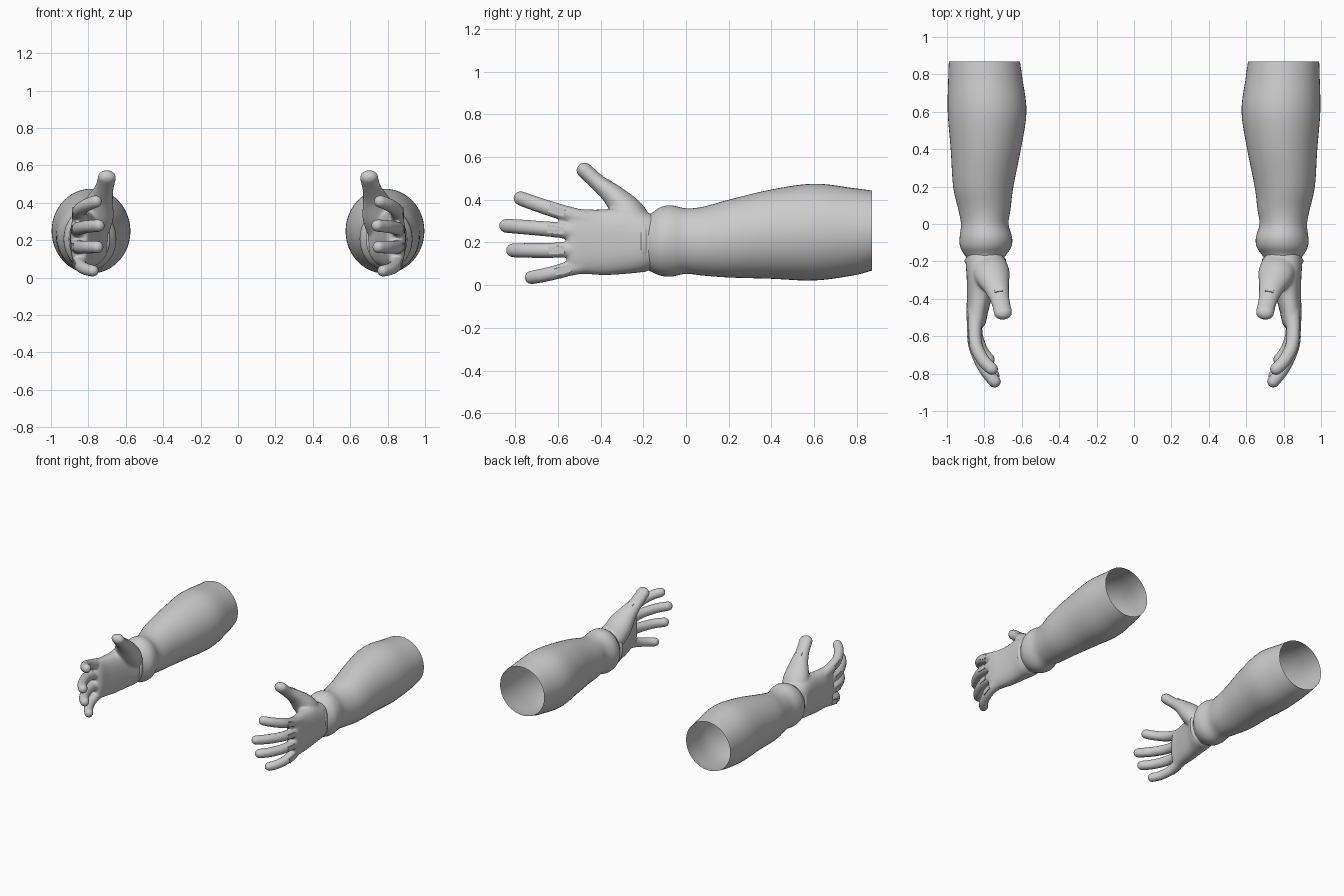
import bpy, bmesh, math
from mathutils import Vector, Matrix

if "Cube" in bpy.data.objects:
    bpy.data.objects.remove(bpy.data.objects["Cube"])

grey = bpy.data.materials.new("plain grey")
grey.diffuse_color = (0.6, 0.6, 0.6, 1)
grey.use_nodes = True
grey.node_tree.nodes["Principled BSDF"].inputs["Base Color"].default_value = grey.diffuse_color


def spline(rows, steps):
    """Catmull-Rom resampling of rows of numbers."""
    rows = [Vector(r) for r in rows]
    out = []
    for i in range(len(rows) - 1):
        p1, p2 = rows[i], rows[i + 1]
        p0 = rows[i - 1] if i else p1
        p3 = rows[i + 2] if i + 2 < len(rows) else p2
        for s in range(steps):
            t = s / steps
            out.append(0.5 * (2 * p1 + (p2 - p0) * t + (2 * p0 - 5 * p1 + 4 * p2 - p3) * t * t
                              + (3 * p1 - p0 - 3 * p2 + p3) * t ** 3))
    return out + [rows[-1]]


def loft(bm, rings, caps):
    loops = [[bm.verts.new(p) for p in ring] for ring in rings]
    n = len(loops[0])
    for a, b in zip(loops, loops[1:]):
        for i in range(n):
            bm.faces.new((a[i], a[(i + 1) % n], b[(i + 1) % n], b[i]))
    if caps:
        bm.faces.new(loops[0][::-1])
        bm.faces.new(loops[-1])


def sections(bm, rows, steps, n, power=1.0, caps=False):
    """Loft of (y, x min, x max, z min, z max) cross-sections."""
    rings = []
    for y, x0, x1, z0, z1 in spline(rows, steps):
        ring = []
        for i in range(n):
            a = math.tau * i / n
            c, s = math.cos(a), math.sin(a)
            ring.append(((x0 + x1) / 2 + (x1 - x0) / 2 * math.copysign(abs(c) ** power, c), y,
                         (z0 + z1) / 2 + (z1 - z0) / 2 * math.copysign(abs(s) ** power, s)))
        rings.append(ring)
    loft(bm, rings, caps)


def digit(bm, rows, wide=1.0, n=20):
    """Round-tipped tube through (x, y, z, radius) points; wide stretches it across."""
    pts = spline(rows, 6)
    tan = [(pts[min(i + 1, len(pts) - 1)] - pts[max(i - 1, 0)]).to_3d().normalized()
           for i in range(len(pts))]
    path = [(p.to_3d(), t, p[3]) for p, t in zip(pts, tan)]
    end, t, r = path[-1]
    path += [(end + t * r * math.sin(a), t, r * math.cos(a)) for a in (0.3, 0.6, 0.9, 1.2, 1.45)]
    rings = []
    for p, t, r in path:
        u = (Vector((1, 0, 0)) - t * t.x).normalized()
        v = t.cross(u)
        rings.append([p + u * r * wide * math.cos(math.tau * i / n) + v * r * math.sin(math.tau * i / n)
                      for i in range(n)])
    loft(bm, rings, True)


def finish(name, bm):
    bmesh.ops.recalc_face_normals(bm, faces=bm.faces)
    for f in bm.faces:
        f.smooth = True
    me = bpy.data.meshes.new(name)
    bm.to_mesh(me)
    bm.free()
    me.materials.append(grey)
    ob = bpy.data.objects.new(name, me)
    bpy.context.collection.objects.link(ob)
    return ob


def mirror(ob):
    ob.modifiers.new("other arm", 'MIRROR').use_mirror_merge = False


# Forearm sleeve, open at the elbow, with a cuff bulge and glove rim at the wrist
bm = bmesh.new()
sections(bm, [
    (0.87, 0.61, 0.99, 0.068, 0.443), (0.78, 0.597, 0.993, 0.045, 0.455),
    (0.60, 0.575, 0.996, 0.022, 0.475), (0.40, 0.605, 0.98, 0.03, 0.448),
    (0.20, 0.645, 0.967, 0.036, 0.40), (0.08, 0.66, 0.94, 0.045, 0.367),
    (0.00, 0.671, 0.925, 0.053, 0.36), (-0.07, 0.652, 0.932, 0.04, 0.374),
    (-0.12, 0.655, 0.93, 0.045, 0.365), (-0.16, 0.68, 0.91, 0.062, 0.338),
    (-0.178, 0.692, 0.897, 0.068, 0.335), (-0.192, 0.684, 0.905, 0.062, 0.348),
    (-0.21, 0.69, 0.902, 0.062, 0.348), (-0.215, 0.71, 0.885, 0.08, 0.33)], 5, 48)
mirror(finish("sleeve", bm))

# Hand: palm, heel of the thumb and five digits fused into one skin
bm = bmesh.new()
sections(bm, [
    (-0.14, 0.71, 0.885, 0.08, 0.325), (-0.20, 0.695, 0.90, 0.062, 0.345),
    (-0.28, 0.725, 0.895, 0.053, 0.365), (-0.38, 0.755, 0.893, 0.047, 0.355),
    (-0.47, 0.78, 0.896, 0.052, 0.355), (-0.53, 0.793, 0.893, 0.055, 0.358),
    (-0.555, 0.81, 0.88, 0.07, 0.345)], 4, 32, 0.8, True)
digit(bm, [(0.775, -0.21, 0.26, 0.07), (0.76, -0.27, 0.34, 0.075), (0.735, -0.34, 0.42, 0.053),
           (0.715, -0.41, 0.478, 0.039), (0.70, -0.475, 0.537, 0.038)], 1.3)
fingers = {
    "index": [(0.845, -0.46, 0.305, 0.042), (0.852, -0.56, 0.335, 0.037), (0.845, -0.65, 0.363, 0.036),
              (0.805, -0.73, 0.39, 0.035), (0.76, -0.775, 0.407, 0.034)],
    "middle": [(0.85, -0.46, 0.245, 0.042), (0.858, -0.56, 0.255, 0.037), (0.848, -0.66, 0.264, 0.036),
               (0.80, -0.77, 0.273, 0.035), (0.745, -0.842, 0.278, 0.034)],
    "ring": [(0.85, -0.46, 0.17, 0.042), (0.856, -0.56, 0.166, 0.037), (0.844, -0.65, 0.163, 0.036),
             (0.80, -0.75, 0.163, 0.035), (0.752, -0.81, 0.163, 0.034)],
    "little": [(0.84, -0.45, 0.10, 0.042), (0.846, -0.54, 0.08, 0.036), (0.838, -0.61, 0.06, 0.034),
               (0.81, -0.68, 0.044, 0.033), (0.775, -0.725, 0.036, 0.032)],
}
for rows in fingers.values():
    digit(bm, rows)
hand = finish("hand", bm)
m = hand.modifiers.new("fuse", 'REMESH')
m.mode, m.voxel_size, m.use_smooth_shade = 'VOXEL', 0.008, True
m = hand.modifiers.new("soften", 'SMOOTH')
m.factor, m.iterations = 0.5, 8
mirror(hand)


# Small flat pads over the knuckles
def pad(name, pos, along, out, length, width):
    along = Vector(along).normalized()
    out = Vector(out)
    out = (out - along * out.dot(along)).normalized()
    rot = Matrix((along, out.cross(along), out)).transposed().to_4x4()
    bm = bmesh.new()
    bmesh.ops.create_cube(bm, size=1, matrix=Matrix.Translation(pos) @ rot
                          @ Matrix.Diagonal((length, width, 0.009, 1)))
    ob = finish(name, bm)
    for p in ob.data.polygons:
        p.use_smooth = False
    mirror(ob)


for name, rows in fingers.items():
    a, b = Vector(rows[1]), Vector(rows[2])
    mid = ((a + b) / 2).to_3d()
    pad(name + "_knuckle_pad", mid + Vector((a[3] - 0.004, 0, 0)), (b - a).to_3d(), (1, 0, 0), 0.075, 0.036)
pad("thumb_knuckle_pad", Vector((0.73, -0.335, 0.468)), (-0.02, -0.07, 0.06), (0, 0.6, 0.8), 0.075, 0.045)
